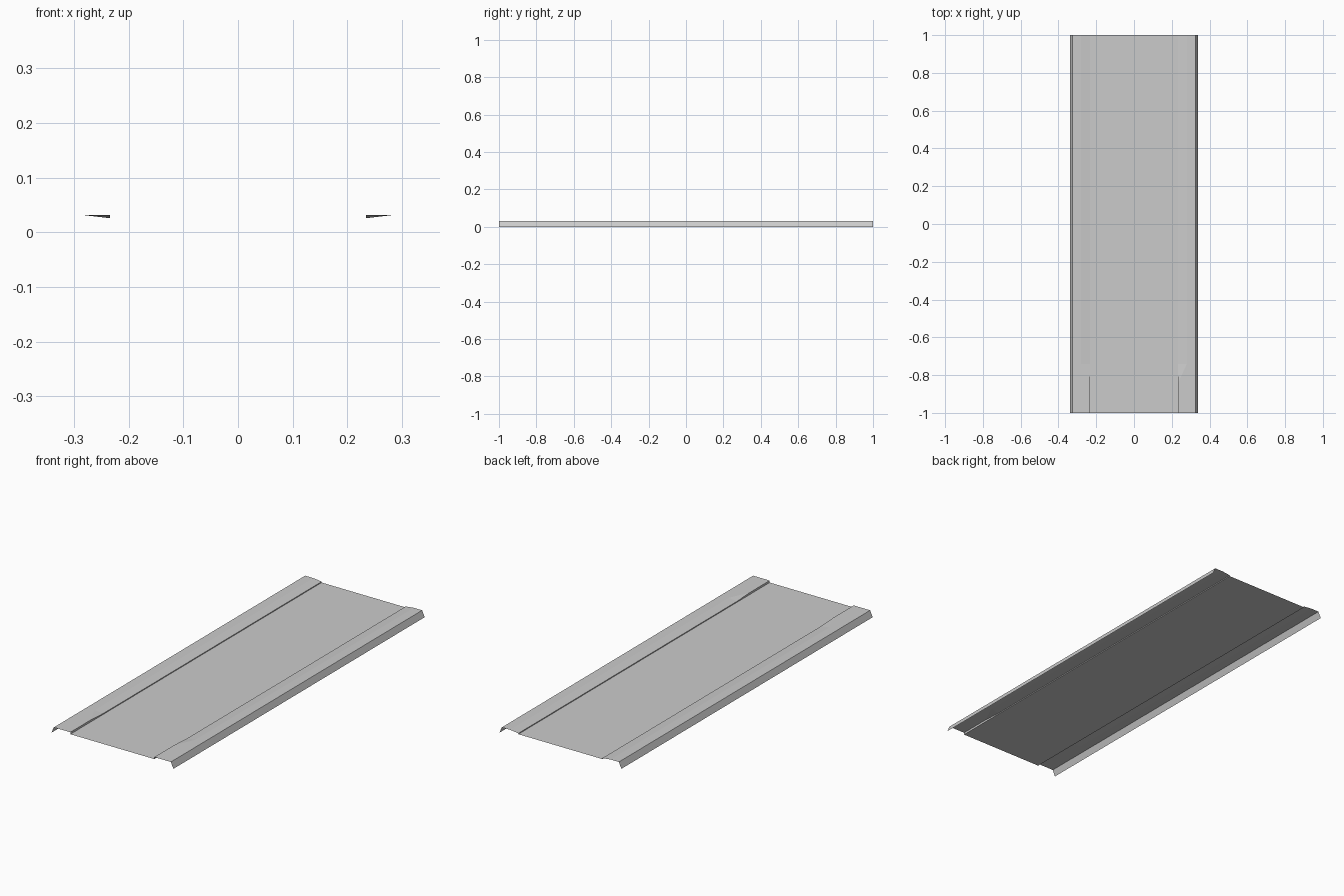
import bpy

if "Cube" in bpy.data.objects:
    bpy.data.objects.remove(bpy.data.objects["Cube"])

TOP, DIP, PANEL = 0.031, 0.0256, 0.021   # heights of rim, dipped rim edge, centre panel
INNER, BEND = 0.234, 0.28                # x of panel seam and of the rim bend
STATIONS = [(-1, TOP), (-0.84, TOP), (-0.74, DIP), (1, DIP)]


def make_sheet(name, verts, faces):
    mesh = bpy.data.meshes.new(name)
    mesh.from_pydata(verts, [], faces)
    mesh.update()
    ob = bpy.data.objects.new(name, mesh)
    bpy.context.collection.objects.link(ob)
    return ob


# flat centre panel
make_sheet("centre_panel",
           [(-INNER, -1, PANEL), (INNER, -1, PANEL), (INNER, 1, PANEL), (-INNER, 1, PANEL)],
           [(0, 1, 2, 3)])

# side rim: outer lip, flat top, edge that dips behind the front, and step to the panel
verts, faces = [], []
for y, edge_z in STATIONS:
    verts += [(INNER, y, PANEL), (INNER, y, edge_z), (BEND, y, TOP),
              (0.326, y, TOP), (0.34, y, 0)]
for s in range(len(STATIONS) - 1):
    for p in range(4):
        a = s * 5 + p
        b, c, d = a + 1, a + 6, a + 5
        if s == 1 and p == 1:            # folded transition
            faces += [(a, b, c), (a, c, d)]
        else:
            faces.append((a, b, c, d))
rim = make_sheet("side_rim", verts, faces)
mirror = rim.modifiers.new("both_sides", 'MIRROR')
mirror.use_axis = (True, False, False)
mirror.use_mirror_merge = False
